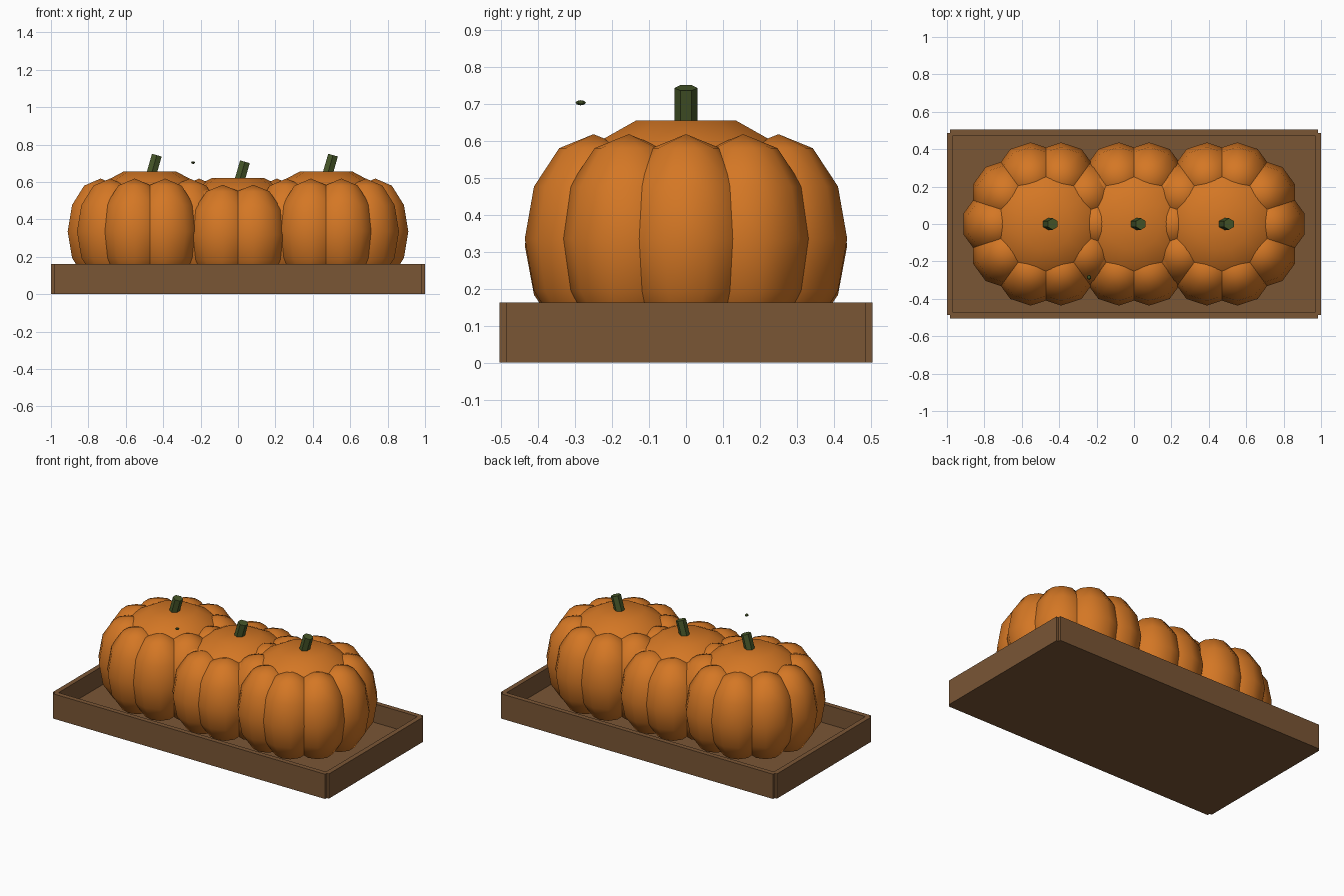
import bpy, bmesh, math
from mathutils import Matrix, Vector

if "Cube" in bpy.data.objects:
    bpy.data.objects.remove(bpy.data.objects["Cube"])


def material(name, rgb):
    m = bpy.data.materials.new(name)
    m.diffuse_color = (*rgb, 1)
    m.use_nodes = True
    m.node_tree.nodes["Principled BSDF"].inputs["Base Color"].default_value = m.diffuse_color
    return m


ORANGE = material("pumpkin_orange", (0.66, 0.185, 0.018))
BROWN = material("tray_brown", (0.195, 0.093, 0.036))
GREEN = material("stem_green", (0.062, 0.095, 0.022))


def finish(bm, name, mat, smooth=False):
    bmesh.ops.recalc_face_normals(bm, faces=bm.faces[:])
    for f in bm.faces:
        f.smooth = smooth
    me = bpy.data.meshes.new(name)
    bm.to_mesh(me)
    bm.free()
    me.materials.append(mat)
    ob = bpy.data.objects.new(name, me)
    bpy.context.collection.objects.link(ob)
    return ob


def box(name, centre, size, mat):
    bm = bmesh.new()
    bmesh.ops.create_cube(bm, size=1, matrix=Matrix.Translation(centre) @ Matrix.Diagonal((*size, 1)))
    return finish(bm, name, mat)


def ellipsoid(name, centre, radii, mat, segs, rings, smooth=True):
    bm = bmesh.new()
    bmesh.ops.create_uvsphere(bm, u_segments=segs, v_segments=rings, radius=1,
                              matrix=Matrix.Translation(centre) @ Matrix.Diagonal((*radii, 1)))
    return finish(bm, name, mat, smooth)


def lathe(name, x, profile, mat, segs):
    bm = bmesh.new()
    rings = [[bm.verts.new((x + r * math.cos(math.tau * i / segs),
                            r * math.sin(math.tau * i / segs), z)) for i in range(segs)]
             for r, z in profile]
    for a, b in zip(rings, rings[1:]):
        for i in range(segs):
            j = (i + 1) % segs
            bm.faces.new((a[i], a[j], b[j], b[i]))
    bm.faces.new(rings[0])
    bm.faces.new(rings[-1])
    return finish(bm, name, mat, True)


# Tray: floor with four walls centred on its edges
box("tray_floor", (0, 0, 0.02), (1.97, 0.975, 0.04), BROWN)
for side, s in (("front", -1), ("back", 1)):
    box(side + "_wall", (0, s * 0.489, 0.081), (1.97, 0.032, 0.162), BROWN)
for side, s in (("left", -1), ("right", 1)):
    box(side + "_wall", (s * 0.984, 0, 0.081), (0.032, 0.975, 0.162), BROWN)

# Pumpkins: flat-topped core, ten ribs, tilted six-sided stem
CORE = [(0.14, 0.03), (0.25, 0.07), (0.36, 0.17), (0.40, 0.335),
        (0.36, 0.50), (0.25, 0.597), (0.142, 0.655)]
for label, x, k in (("left", -0.471, 1.0), ("middle", 0.0, 0.946), ("right", 0.471, 1.0)):
    lathe(label + "_pumpkin_core", x, [(r, z * k) for r, z in CORE], ORANGE, 10)
    for i in range(10):
        a = math.tau * i / 10
        ellipsoid(f"{label}_pumpkin_rib_{i + 1}",
                  (x + 0.263 * math.cos(a), 0.263 * math.sin(a), 0.335 * k),
                  (0.186, 0.186, 0.283 * k), ORANGE, 10, 6)
    tilt = Matrix.Rotation(0.28, 4, 'Y')
    top = Vector((x + 0.037, 0, 0.655 * k + 0.088))
    bm = bmesh.new()
    bmesh.ops.create_cone(bm, cap_ends=True, segments=6, radius1=0.031, radius2=0.031, depth=0.15,
                          matrix=Matrix.Translation(top) @ tilt @ Matrix.Translation((0, 0, -0.075))
                          @ Matrix.Rotation(math.pi / 2, 4, 'Z'))
    # Start the hexagon with corners facing front and back
    axis = tilt @ Vector((0, 1, 0))
    far = max((v.co - top).dot(axis) for v in bm.verts)
    if far < 0.03:
        c = Matrix.Translation(top) @ tilt
        bmesh.ops.transform(bm, matrix=c @ Matrix.Rotation(math.pi / 6, 4, 'Z') @ c.inverted(), verts=bm.verts[:])
    finish(bm, label + "_stem", GREEN)

# Tiny loose leaf bud above the front ribs
ellipsoid("leaf_bud", (-0.24, -0.285, 0.703), (0.012, 0.014, 0.007), GREEN, 6, 4, False)
